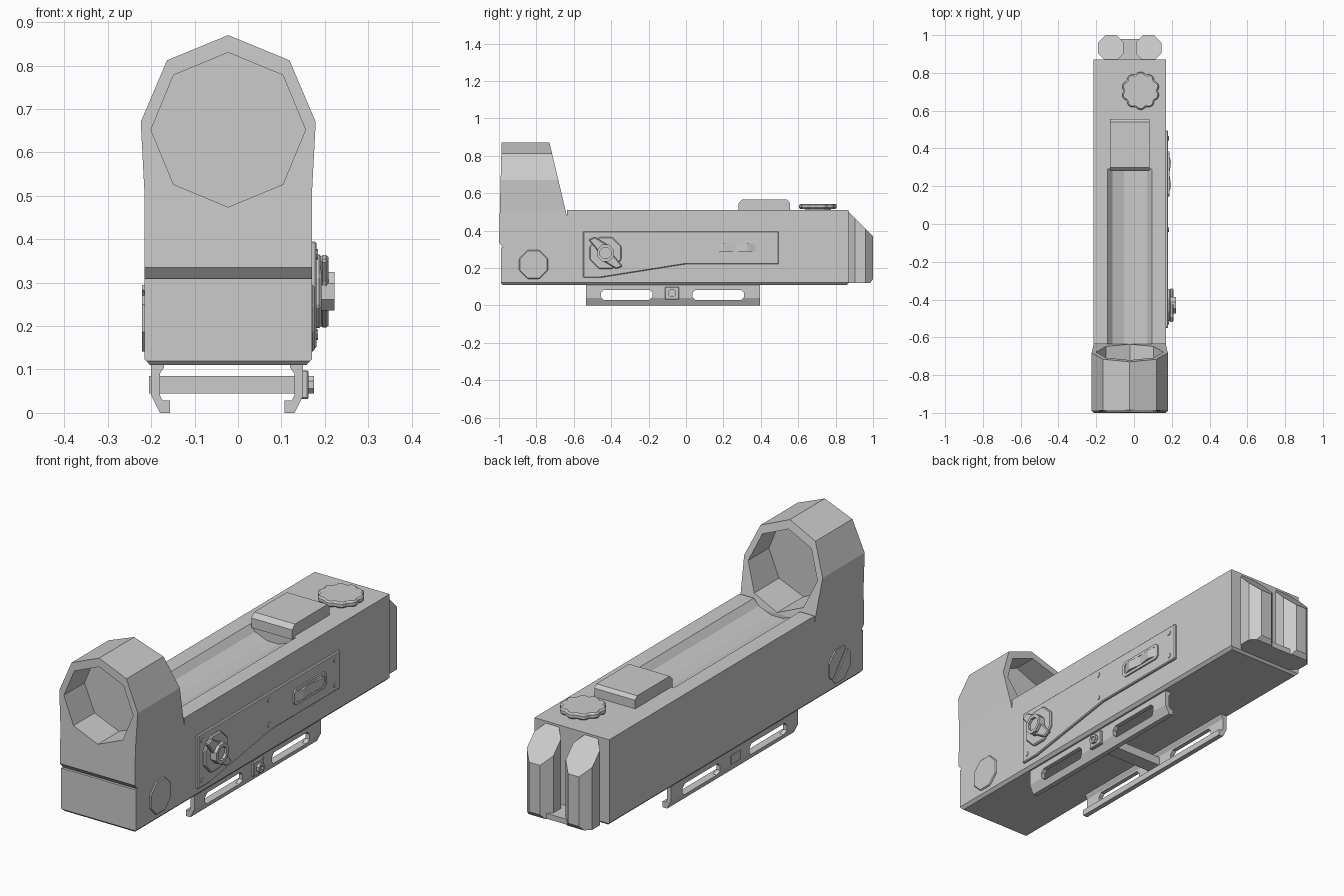
import bpy, bmesh
from math import sin, cos, pi, radians

cube = bpy.data.objects.get("Cube")
if cube:
    bpy.data.objects.remove(cube, do_unlink=True)

grey = bpy.data.materials.new("plain_grey")
grey.use_nodes = True
tone = (0.6, 0.6, 0.6, 1)
grey.diffuse_color = tone
grey.node_tree.nodes["Principled BSDF"].inputs["Base Color"].default_value = tone

MID = -0.0225   # centre line of the housing
LEFT, RIGHT = 0.17, -0.215   # side walls


def prism(name, axis, points, a, b, bevel=0):
    """Extrude a 2D outline along an axis from a to b."""
    place = {"x": lambda u, v, t: (t, u, v),
             "y": lambda u, v, t: (u, t, v),
             "z": lambda u, v, t: (u, v, t)}[axis]
    bm = bmesh.new()
    rings = [[bm.verts.new(place(u, v, t)) for u, v in points] for t in (a, b)]
    for ring in rings:
        bm.faces.new(ring)
    n = len(points)
    for i in range(n):
        j = (i + 1) % n
        bm.faces.new((rings[0][i], rings[0][j], rings[1][j], rings[1][i]))
    bmesh.ops.recalc_face_normals(bm, faces=bm.faces)
    mesh = bpy.data.meshes.new(name)
    bm.to_mesh(mesh)
    bm.free()
    mesh.materials.append(grey)
    obj = bpy.data.objects.new(name, mesh)
    bpy.context.collection.objects.link(obj)
    if bevel:
        mod = obj.modifiers.new("chamfer", "BEVEL")
        mod.width, mod.segments, mod.limit_method = bevel, 1, "ANGLE"
    return obj


def combine(obj, tool, operation="DIFFERENCE"):
    """Apply a boolean and discard the tool."""
    mod = obj.modifiers.new("cut", "BOOLEAN")
    mod.operation, mod.object, mod.solver = operation, tool, "EXACT"
    bpy.context.view_layer.update()
    graph = bpy.context.evaluated_depsgraph_get()
    mesh = bpy.data.meshes.new_from_object(obj.evaluated_get(graph))
    obj.modifiers.clear()
    obj.data = mesh
    bpy.data.objects.remove(tool, do_unlink=True)
    return obj


def ngon(cx, cy, r, n=8, phase=0.0):
    return [(cx + r * cos(phase + 2 * pi * i / n), cy + r * sin(phase + 2 * pi * i / n))
            for i in range(n)]


def rect(x0, x1, y0, y1, c=0.0):
    """Rectangle, with clipped corners when c is set."""
    if not c:
        return [(x0, y0), (x1, y0), (x1, y1), (x0, y1)]
    return [(x0 + c, y0), (x1 - c, y0), (x1, y0 + c), (x1, y1 - c),
            (x1 - c, y1), (x0 + c, y1), (x0, y1 - c), (x0, y0 + c)]


def mirrored(half):
    """Close a half outline given as (offset, height) about the centre line."""
    return ([(MID + x, z) for x, z in half]
            + [(MID - x, z) for x, z in reversed(half) if x > 0])


def turned(points, cy, cz, angle):
    return [(cy + u * cos(angle) - v * sin(angle), cz + u * sin(angle) + v * cos(angle))
            for u, v in points]


# Housing: long block, stepped at the front, with clipped lower edges
housing = prism("housing", "x", [(-0.99, 0.12), (-0.99, 0.31), (-0.635, 0.31), (-0.635, 0.51),
                                 (0.87, 0.51), (0.87, 0.12), (0.86, 0.11), (-0.98, 0.11)],
                RIGHT, LEFT)
section = mirrored([(0.18, 0.11), (0.1925, 0.123), (0.1925, 0.6)])
combine(housing, prism("section", "y", section, -1.1, 1.1), "INTERSECT")

# Sighting trough along the top
trough = mirrored([(0.118, 0.53), (0.118, 0.51), (0.0925, 0.48), (0.03, 0.455)])
combine(housing, prism("trough", "y", trough, -0.7, 0.29))

# Hood: faceted ring with a leaning back, bored through
hood = prism("hood", "y", mirrored([(0.1925, 0.31), (0.1925, 0.5), (0.2015, 0.67),
                                    (0.141, 0.812), (0, 0.87)]), -1.1, -0.5)
lean = [(-0.978, 0.31), (-1.0, 0.335), (-0.985, 0.9), (-0.737, 0.9), (-0.635, 0.47), (-0.635, 0.31)]
combine(hood, prism("lean", "x", lean, -0.5, 0.5), "INTERSECT")
bore = ngon(MID, 0.652, 0.178, 8, pi / 2)
combine(hood, prism("bore", "y", bore, -1.2, -0.4))
prism("lens", "y", ngon(MID, 0.652, 0.18, 8, pi / 2), -0.84, -0.83)

# Rear: two faceted columns with sloping tops on a thin foot
slope = [(0.85, 0.12), (0.985, 0.12), (1.0, 0.14), (1.0, 0.37), (0.87, 0.5), (0.85, 0.5)]
for side, x in (("left", MID + 0.1), ("right", MID - 0.1)):
    column = prism(side + "_rear_column", "z", ngon(x, 0.932, 0.0737, 8, pi / 8), 0.1, 0.6)
    combine(column, prism("slope", "x", slope, -0.5, 0.5), "INTERSECT")
prism("rear_foot", "z", rect(MID - 0.1, MID + 0.1, 0.86, 0.98), 0.12, 0.145)

# Top cover and scalloped dial
prism("top_cover", "x", [(0.28, 0.5), (0.28, 0.545), (0.3, 0.565), (0.54, 0.565),
                         (0.555, 0.55), (0.555, 0.5)], MID - 0.105, MID + 0.105)
scallop = [(0.035 + r * cos(a), 0.705 + r * sin(a))
           for i in range(30)
           for a, r in [(2 * pi * i / 30, 0.09 if i % 3 == 0 else 0.101)]]
prism("top_dial", "z", scallop, 0.515, 0.543, 0.007)
prism("dial_stem", "z", ngon(0.035, 0.705, 0.07, 12), 0.5, 0.52)

# Side plate with its screws
prism("side_plate", "x", [(-0.55, 0.148), (-0.55, 0.395), (0.495, 0.395), (0.495, 0.22),
                          (-0.005, 0.22), (-0.46, 0.148)], 0.16, 0.181, 0.004)
for y, z in ((0.455, 0.365), (0.455, 0.25), (-0.03, 0.365), (-0.03, 0.25),
             (-0.52, 0.365), (-0.52, 0.18)):
    prism("plate_screw", "x", ngon(y, z, 0.012, 8), 0.17, 0.184)

# Selector: octagonal base, wing lever and hollow hub
KY, KZ = -0.43, 0.28
prism("selector_base", "x", ngon(KY, KZ, 0.092, 8, pi / 8), 0.17, 0.192, 0.005)
wing = [(-0.115, -0.014), (-0.05, -0.02), (0.02, -0.04), (0.1, -0.02), (0.115, 0.014),
        (0.05, 0.02), (-0.02, 0.04), (-0.1, 0.02)]
prism("selector_lever", "x", turned(wing, KY, KZ, radians(-45)), 0.19, 0.208, 0.005)
hub = prism("selector_hub", "x", ngon(KY, KZ, 0.048, 8, pi / 8), 0.19, 0.222)
combine(hub, prism("hub_hole", "x", ngon(KY, KZ, 0.032, 8, pi / 8), 0.21, 0.24))

# Slide button in its frame
frame = prism("button_frame", "x", rect(0.145, 0.385, 0.27, 0.345, 0.014), 0.17, 0.188)
combine(frame, prism("frame_hole", "x", rect(0.158, 0.372, 0.283, 0.332, 0.01), 0.16, 0.2))
prism("slide_button", "z", [(0.17, 0.158), (0.183, 0.158), (0.197, 0.2), (0.187, 0.265),
                            (0.197, 0.33), (0.183, 0.372), (0.17, 0.372)], 0.285, 0.33)

# Octagonal side bolts, the right one slotted
prism("left_bolt", "x", ngon(-0.815, 0.218, 0.083, 8, pi / 8), 0.16, 0.176, 0.004)
bolt = prism("right_bolt", "x", ngon(-0.815, 0.218, 0.083, 8, pi / 8), -0.221, -0.2)
slot = turned(rect(-0.1, 0.1, -0.009, 0.009), -0.815, 0.218, radians(-50))
combine(bolt, prism("slot", "x", slot, -0.24, -0.216))

# Mounting rails: hooked section, two long slots each
hook = [(0.145, 0.115), (0.175, 0.115), (0.175, 0.04), (0.155, 0), (0.132, 0),
        (0.132, 0.028), (0.148, 0.028), (0.155, 0.04), (0.155, 0.09), (0.145, 0.105)]
for side, s in (("left", 1), ("right", -1)):
    rail = prism(side + "_rail", "y", [(-0.025 + s * x, z) for x, z in hook], -0.535, 0.395)
    for y in (-0.455, 0.035):
        combine(rail, prism("rail_slot", "x", rect(y, y + 0.275, 0.028, 0.083, 0.016), -0.5, 0.5))

# Clamp bar with end block and nut
prism("clamp_bar", "x", rect(-0.11, -0.04, 0.045, 0.085), -0.205, 0.16)
prism("clamp_block", "x", rect(-0.112, -0.038, 0.032, 0.098), 0.14, 0.162, 0.003)
nut = prism("clamp_nut", "x", ngon(-0.075, 0.065, 0.022, 8, pi / 8), 0.155, 0.175)
combine(nut, prism("nut_slot", "x", ngon(-0.075, 0.065, 0.012, 6), 0.168, 0.18))
